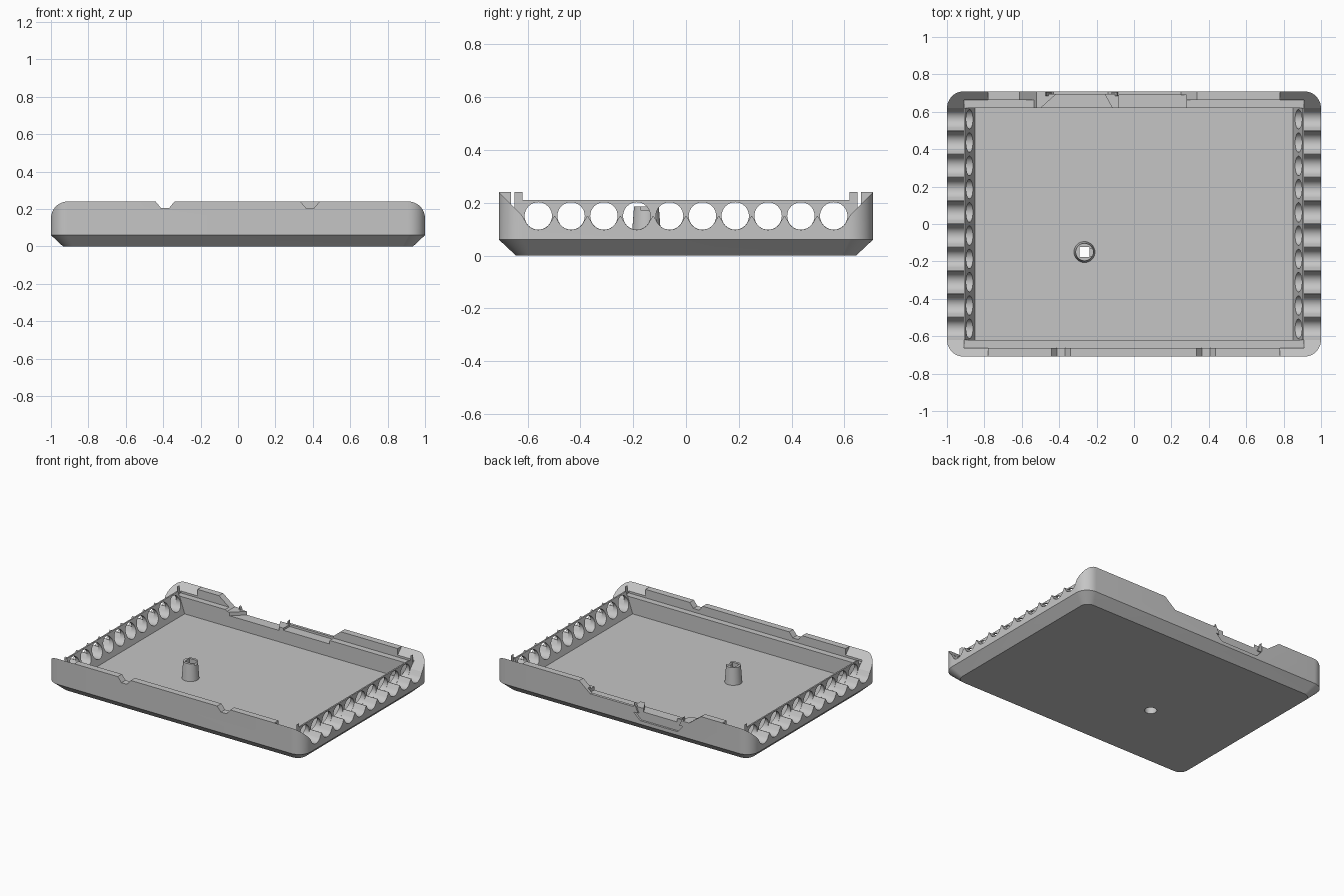
import bpy, bmesh, math

cube = bpy.data.objects.get("Cube")
if cube:
    bpy.data.objects.remove(cube)

grey = bpy.data.materials.new("plain grey")
grey.use_nodes = True
colour = (0.56, 0.56, 0.56, 1)
grey.diffuse_color = colour
grey.node_tree.nodes["Principled BSDF"].inputs["Base Color"].default_value = colour

L, W, H = 1.0, 0.709, 0.24        # half length, half width, height
CORNER, FLOOR = 0.09, 0.065
INNER_Y, LEDGE_Y = 0.62, 0.663    # inside faces of the long walls
VENT_R, VENT_Z, PITCH = 0.052, 0.15, 1.12 / 9


def make(name, bm):
    bmesh.ops.recalc_face_normals(bm, faces=bm.faces)
    mesh = bpy.data.meshes.new(name)
    bm.to_mesh(mesh)
    bm.free()
    mesh.materials.append(grey)
    ob = bpy.data.objects.new(name, mesh)
    bpy.context.collection.objects.link(ob)
    return ob


def loft(name, rings):
    bm = bmesh.new()
    rows = [[bm.verts.new(p) for p in ring] for ring in rings]
    for a, b in zip(rows, rows[1:]):
        for i in range(len(a)):
            j = (i + 1) % len(a)
            bm.faces.new((a[i], a[j], b[j], b[i]))
    bm.faces.new(rows[0])
    bm.faces.new(rows[-1])
    return make(name, bm)


def prism(name, profile, axis, start, end):
    """Extrude a 2D profile along x or y; the second coordinate is z."""
    def place(p, t):
        return (t, p[0], p[1]) if axis == "x" else (p[0], t, p[1])
    return loft(name, [[place(p, t) for p in profile] for t in (start, end)])


def box(name, x0, x1, y0, y1, z0, z1):
    return prism(name, [(x0, z0), (x1, z0), (x1, z1), (x0, z1)], "y", y0, y1)


def rounded(inset, z):
    r = CORNER - inset * 0.5
    ring = []
    for k in range(4):
        sx, sy = ((1, 1), (-1, 1), (-1, -1), (1, -1))[k]
        for i in range(13):
            a = math.pi / 2 * (k + i / 12)
            ring.append((sx * (L - inset - r) + r * math.cos(a),
                         sy * (W - inset - r) + r * math.sin(a), z))
    return ring


def arc(x, y, r, start, end, n):
    return [(x + r * math.cos(start + (end - start) * i / n),
             y + r * math.sin(start + (end - start) * i / n)) for i in range(n + 1)]


def circle(x, y, r, z=0, n=32):
    return [(px, py, z) for px, py in arc(x, y, r, 0, math.tau, n)[:-1]]


def cut(target, cutter):
    mod = target.modifiers.new("cut", "BOOLEAN")
    mod.operation, mod.solver, mod.object = "DIFFERENCE", "EXACT", cutter
    bpy.context.view_layer.objects.active = target
    bpy.ops.object.modifier_apply(modifier=mod.name)
    bpy.data.objects.remove(cutter)


# Tray body with a chamfered underside
tray = loft("tray", [rounded(0.064, 0), rounded(0, 0.06), rounded(0, H)])

# Main cavity with sloping end walls
cut(tray, prism("cavity", [(-0.85, FLOOR), (0.85, FLOOR), (0.9, 0.21), (0.9, 0.3),
                           (-0.9, 0.3), (-0.9, 0.21)], "y", -INNER_Y, INNER_Y))
cut(tray, box("end_wall_trim", -1.1, 1.1, -INNER_Y, INNER_Y, 0.21, 0.3))

for s in (-1, 1):
    # Outer shelf at each end
    x0, x1 = sorted((s * 0.91, s * 1.1))
    cut(tray, box("shelf", x0, x1, -INNER_Y, INNER_Y, VENT_Z, 0.3))
    # Ledge along each long wall
    y0, y1 = sorted((s * (INNER_Y - 0.001), s * LEDGE_Y))
    cut(tray, box("ledge", -0.91, 0.91, y0, y1, 0.18, 0.3))
    # Sloping wall ends at the four corners
    for t in (-1, 1):
        outer = [(t * 0.619, 0.15), (t * 0.724, 0.255), (t * 0.724, 0.3), (t * 0.619, 0.3)]
        cut(tray, prism("corner_slope", outer, "x", s * 0.91, s * 1.1))
        inner = [(t * 0.65, 0.181), (t * 0.724, 0.255), (t * 0.724, 0.3), (t * 0.65, 0.3)]
        cut(tray, prism("corner_slope", inner, "x", s * 0.78, s * 0.92))

# Row of round vents, with ridged scallops running out across the shelves
reach = PITCH / 2 - 0.0008
tangent = math.acos(VENT_R / reach)
for i in range(10):
    y = -0.56 + i * PITCH
    vent = [(p[0], p[1]) for p in circle(y, VENT_Z, VENT_R)]
    cut(tray, prism("vent", vent, "x", -1.1, 1.1))
    scallop = ([(y - reach, VENT_Z + 0.001)]
               + arc(y, VENT_Z, VENT_R + 0.0005, -math.pi + tangent, -tangent, 16)
               + [(y + reach, VENT_Z + 0.001)])
    for s in (-1, 1):
        cut(tray, prism("scallop", scallop, "x", s * 0.91, s * 1.1))

# Two small notches in the front wall
for x in (-0.39, 0.385):
    cut(tray, prism("notch", [(x - 0.022, 0.205), (x + 0.022, 0.205), (x + 0.075, 0.27),
                              (x - 0.075, 0.27)], "y", -0.8, -0.6))

# Lowered stretch of the back wall
cut(tray, prism("back_dip", [(-0.52, 0.17), (0.25, 0.17), (0.36, 0.26), (-0.64, 0.26)],
                "y", 0.6, 0.8))
cut(tray, box("back_step", -0.08, 0.28, 0.6, 0.69, 0.155, 0.3))

# Shallow connector recess outside, and a seat that flares towards the inside
cut(tray, prism("connector_mouth", [(-0.47, 0.3), (-0.47, 0.13), (-0.43, 0.085),
                                    (-0.14, 0.085), (-0.09, 0.13), (-0.09, 0.3)],
                "y", 0.695, 0.8))
cut(tray, loft("connector_seat", [
    [(a, y, 0.145), (b, y, 0.145), (b, y, 0.3), (a, y, 0.3)]
    for a, b, y in ((-0.51, -0.11, 0.61), (-0.41, -0.16, 0.7))]))

# Slender fins beside the connector
for x, s in ((-0.47, 1), (-0.09, -1)):
    prism("connector_fin", [(x - s * 0.01, 0.13), (x + s * 0.03, 0.13), (x, 0.195)],
          "y", 0.685, 0.705)

# Hollow tapered support post with a small slot in its rim
PX, PY = -0.265, -0.15
post = loft("post", [circle(PX, PY, 0.057, FLOOR - 0.01), circle(PX, PY, 0.047, 0.185)])
cut(post, box("post_socket", PX - 0.027, PX + 0.027, PY - 0.027, PY + 0.027, -0.1, 0.3))
cut(post, box("post_slot", PX + 0.01, PX + 0.1, PY - 0.02, PY + 0.02, 0.17, 0.3))
cut(tray, loft("screw_hole", [circle(PX, PY, 0.039, -0.1), circle(PX, PY, 0.039, 0.1)]))

# Smooth rounded surfaces, keep edges sharp
for ob in (tray, post):
    bpy.ops.object.select_all(action="DESELECT")
    ob.select_set(True)
    bpy.context.view_layer.objects.active = ob
    bpy.ops.object.shade_smooth_by_angle(angle=math.radians(30))
